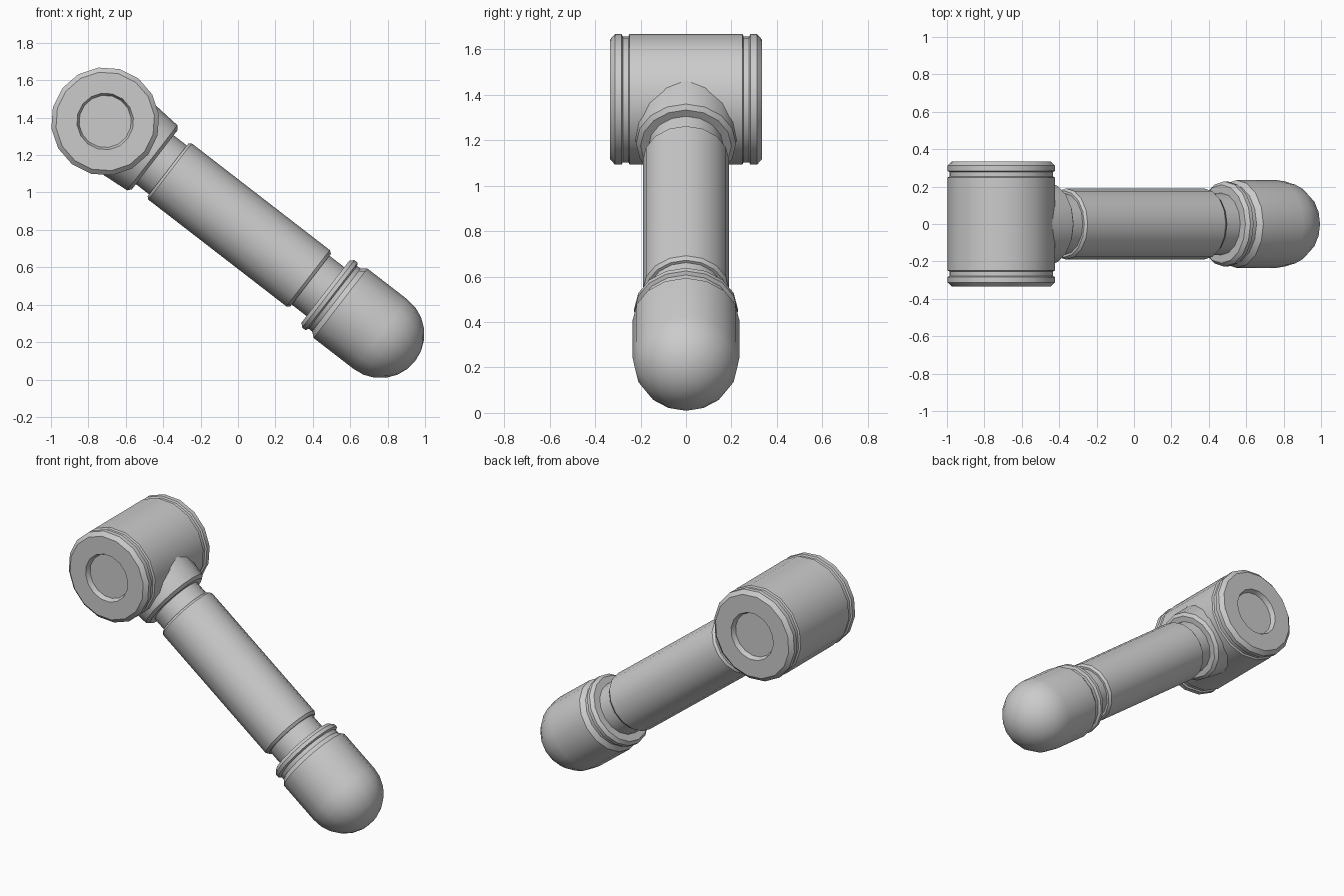
import bpy, bmesh
from math import radians, sin, cos, pi
from mathutils import Matrix, Vector

if "Cube" in bpy.data.objects:
    bpy.data.objects.remove(bpy.data.objects["Cube"])

SIDES = 16
TILT = radians(127.7)                    # arm direction, measured from +z
HEAD = Matrix.Translation((-0.71, 0, 1.38))
ARM = HEAD @ Matrix.Rotation(TILT, 4, 'Y')
BARREL = HEAD @ Matrix.Rotation(TILT, 4, 'Y') @ Matrix.Rotation(radians(90), 4, 'X')


def lathe(name, profile, matrix):
    """Revolve (radius, distance) points around local z; ends are capped."""
    bm = bmesh.new()
    rings = []
    for r, z in profile:
        if r == 0:
            rings.append([bm.verts.new((0, 0, z))] * SIDES)
        else:
            rings.append([bm.verts.new((r * cos(2 * pi * i / SIDES),
                                        r * sin(2 * pi * i / SIDES), z))
                          for i in range(SIDES)])
    for a, b in zip(rings, rings[1:]):
        for i in range(SIDES):
            j = (i + 1) % SIDES
            bm.faces.new(dict.fromkeys((a[i], a[j], b[j], b[i])))
    for ring in (rings[0], rings[-1]):
        if len(set(ring)) > 1:
            bm.faces.new(ring)
    bmesh.ops.recalc_face_normals(bm, faces=bm.faces)
    bm.transform(matrix)
    me = bpy.data.meshes.new(name)
    bm.to_mesh(me)
    bm.free()
    ob = bpy.data.objects.new(name, me)
    bpy.context.collection.objects.link(ob)
    bpy.ops.object.select_all(action='DESELECT')
    ob.select_set(True)
    bpy.context.view_layer.objects.active = ob
    bpy.ops.object.shade_smooth_by_angle(angle=radians(30))
    return ob


# Cross barrel: recessed ends, chamfered rims and a groove near each end
half = [(0.14, 0.305), (0.152, 0.335), (0.265, 0.335), (0.29, 0.312),
        (0.29, 0.284), (0.28, 0.278), (0.28, 0.254), (0.29, 0.248)]
lathe("cross_barrel", [(r, -z) for r, z in half] + half[::-1], BARREL)

# Socket collar growing out of the barrel
lathe("socket_collar", [(0.232, 0.08), (0.232, 0.17), (0.22, 0.318),
                        (0.2, 0.335), (0.165, 0.335)], ARM)

# Inner rod, visible as the narrow necks
lathe("inner_rod", [(0.165, 0.2), (0.165, 1.6)], ARM)

# Main sleeve
lathe("arm_sleeve", [(0.178, 0.424), (0.19, 0.438),
                     (0.19, 1.371), (0.178, 1.388)], ARM)

# Collar ring, groove and domed end cap
cap = [(0.165, 1.488), (0.21, 1.488), (0.228, 1.508), (0.228, 1.53),
       (0.212, 1.538), (0.212, 1.562), (0.235, 1.59)]
cap += [(0.235 * cos(a), 1.86 + 0.235 * sin(a))
        for a in (radians(15 * k) for k in range(6))]
lathe("domed_end_cap", cap + [(0, 2.095)], ARM)
